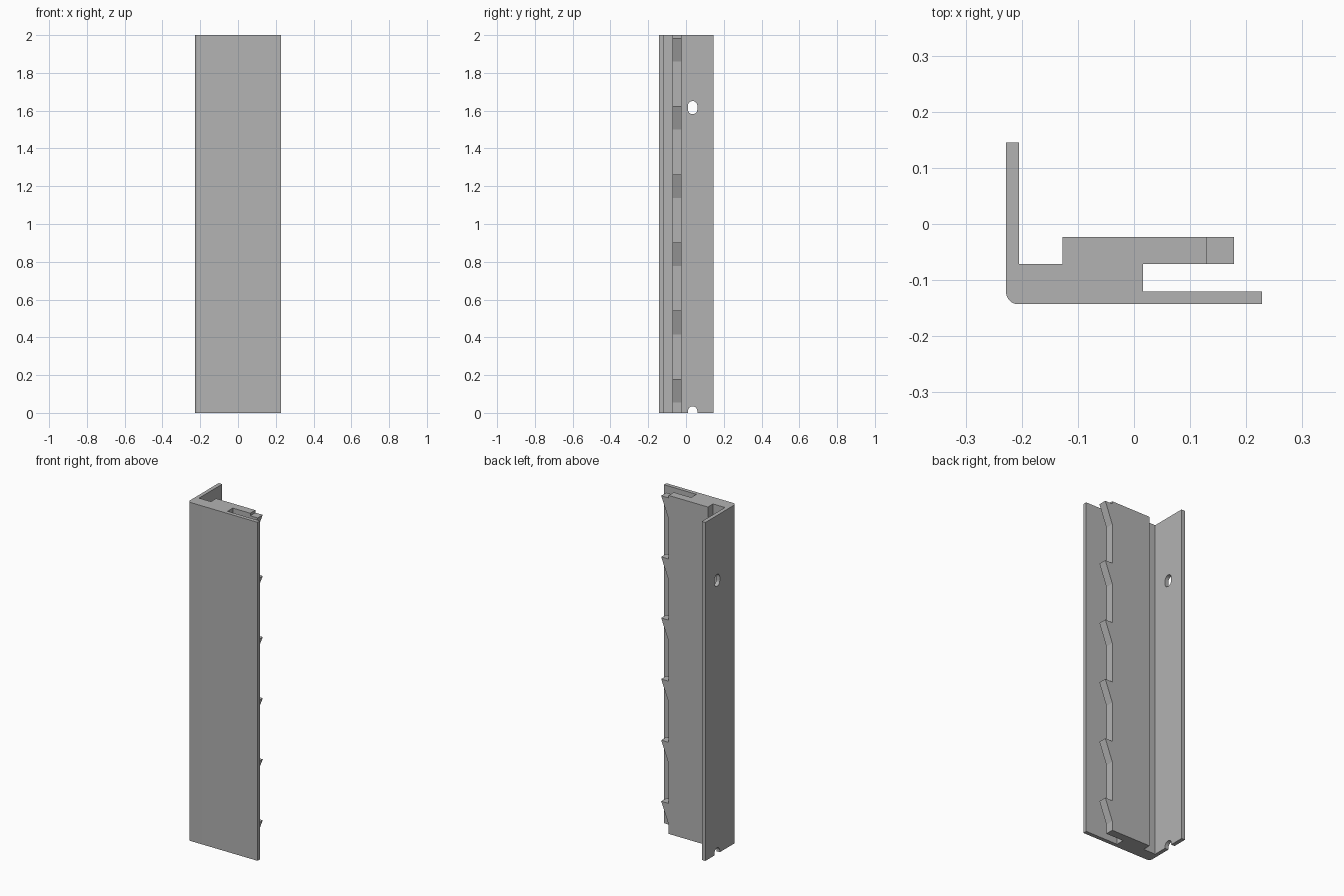
import bpy, bmesh, math
from mathutils import Vector

cube = bpy.data.objects.get("Cube")
if cube:
    bpy.data.objects.remove(cube, do_unlink=True)

GREY = (0.45, 0.45, 0.45, 1)
grey = bpy.data.materials.new("plain grey")
grey.use_nodes = True
grey.diffuse_color = GREY
grey.node_tree.nodes["Principled BSDF"].inputs["Base Color"].default_value = GREY


def extrude(name, points, direction):
    """Extrude a closed 3D outline along a vector into a solid."""
    bm = bmesh.new()
    face = bm.faces.new([bm.verts.new(p) for p in points])
    new = bmesh.ops.extrude_face_region(bm, geom=[face])["geom"]
    bmesh.ops.translate(bm, vec=Vector(direction),
                        verts=[v for v in new if isinstance(v, bmesh.types.BMVert)])
    bmesh.ops.recalc_face_normals(bm, faces=bm.faces)
    mesh = bpy.data.meshes.new(name)
    bm.to_mesh(mesh)
    bm.free()
    mesh.materials.append(grey)
    obj = bpy.data.objects.new(name, mesh)
    bpy.context.collection.objects.link(obj)
    return obj


HEIGHT = 2.0
LEFT, RIGHT, FRONT, BACK = -0.228, 0.228, -0.143, 0.145
WALL = 0.023
STEP = -0.071       # back of the thick body
RAIL_BACK = -0.023  # back of the toothed rail

# Main angle section with one rounded corner
R = 0.022
corner = [(LEFT + R - R * math.cos(a), FRONT + R - R * math.sin(a))
          for a in (i * math.pi / 16 for i in range(9))]
section = corner + [(RIGHT, FRONT), (RIGHT, FRONT + WALL), (0.016, FRONT + WALL),
                    (0.016, STEP), (LEFT + WALL, STEP), (LEFT + WALL, BACK), (LEFT, BACK)]
body = extrude("angle_body", [(x, y, 0) for x, y in section], (0, 0, HEIGHT))

# Rail with a row of ratchet teeth along its edge
EDGE, TIP, SLOPE = 0.13, 0.178, 0.125
outline = [(-0.127, HEIGHT), (-0.127, 0), (EDGE, 0)]
for i in range(6):
    top = 0.18 + i * 0.361
    outline += [(EDGE, top - SLOPE), (TIP, top), (EDGE, top)]
outline.append((EDGE, HEIGHT))
extrude("toothed_rail", [(x, STEP, z) for x, z in outline], (0, RAIL_BACK - STEP, 0))

# Slotted holes through the side wall, the lower one open at the bottom
W, H, SLOT_Y = 0.025, 0.035, 0.035
for name, z in (("upper_slot_cutter", 1.616), ("lower_slot_cutter", 0.0)):
    slot = []
    for i in range(26):
        a = math.pi * (i if i < 13 else i - 1) / 12
        shift = (H - W) * (1 if i < 13 else -1)
        slot.append((LEFT - 0.05, SLOT_Y + W * math.cos(a), z + shift + W * math.sin(a)))
    cutter = extrude(name, slot, (0.12, 0, 0))
    cutter.hide_render = True
    cutter.hide_set(True)
    cut = body.modifiers.new(name, "BOOLEAN")
    cut.operation = "DIFFERENCE"
    cut.solver = "EXACT"
    cut.object = cutter

# Smooth the rounded corner and slots, keep edges sharp
bpy.ops.object.select_all(action="DESELECT")
body.select_set(True)
bpy.context.view_layer.objects.active = body
bpy.ops.object.shade_smooth_by_angle(angle=math.radians(30))
